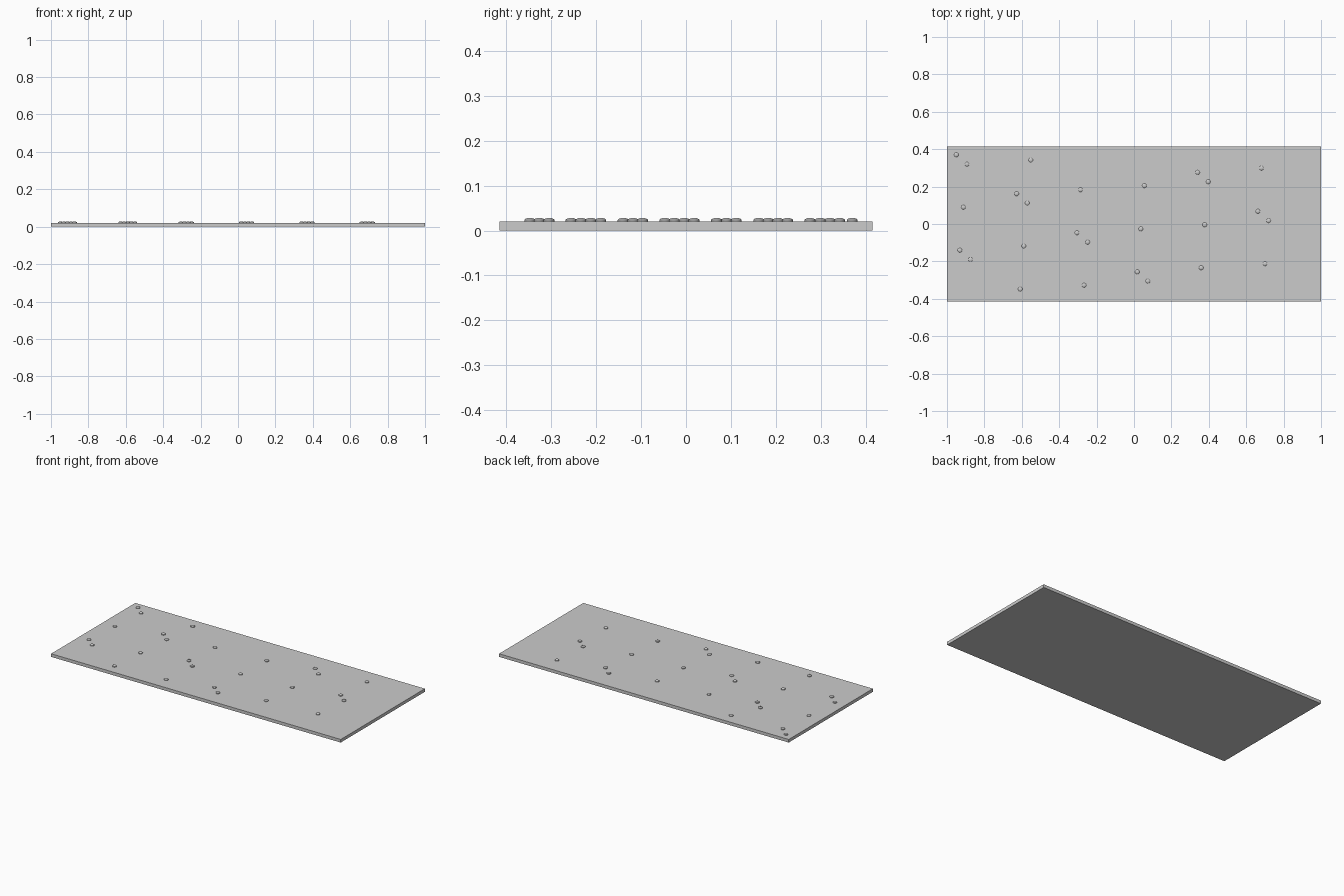
import bpy, bmesh, math

if "Cube" in bpy.data.objects:
    bpy.data.objects.remove(bpy.data.objects["Cube"])

# Flat slab
bpy.ops.mesh.primitive_cube_add(size=1, location=(0, 0, 0.0098))
slab = bpy.context.object
slab.name = "slab"
slab.scale = (2, 0.83, 0.0196)

# Low domed rivet: short wall, rounded cap
profile = [(0.012, 0.0), (0.012, 0.0045), (0.0098, 0.0066), (0.0055, 0.0081)]
SEG = 16
bm = bmesh.new()
rings = [[bm.verts.new((r * math.cos(2 * math.pi * i / SEG), r * math.sin(2 * math.pi * i / SEG), z))
          for i in range(SEG)] for r, z in profile]
for a, b in zip(rings, rings[1:]):
    for i in range(SEG):
        j = (i + 1) % SEG
        bm.faces.new((a[i], a[j], b[j], b[i]))
tip = bm.verts.new((0, 0, 0.0086))
for i in range(SEG):
    bm.faces.new((rings[-1][i], rings[-1][(i + 1) % SEG], tip))
bm.faces.new(rings[0][::-1])
rivet = bpy.data.meshes.new("rivet")
bm.to_mesh(rivet)
bm.free()
for p in rivet.polygons:
    p.use_smooth = True
rivet.set_sharp_from_angle(angle=math.radians(40))

# Six staggered columns; each entry is (stagger slot, y)
columns = [
    [(0, .37), (1, -.14), (2, .09), (3, .32), (4, -.19)],
    [(0, .162), (1, -.348), (2, -.118), (3, .112), (4, .342)],
    [(0, -.047), (1, .183), (2, -.327), (3, -.097)],
    [(0, -.256), (1, -.026), (2, .205), (3, -.305)],
    [(0, .276), (1, -.234), (2, -.004), (3, .226)],
    [(0, .068), (1, .299), (2, -.212), (3, .018)],
]
for c, column in enumerate(columns):
    for slot, y in column:
        x = -0.95 + 0.3225 * c + 0.019 * slot
        ob = bpy.data.objects.new(f"rivet_{c}_{slot}", rivet)
        ob.location = (x, y, 0.0194)
        bpy.context.collection.objects.link(ob)
